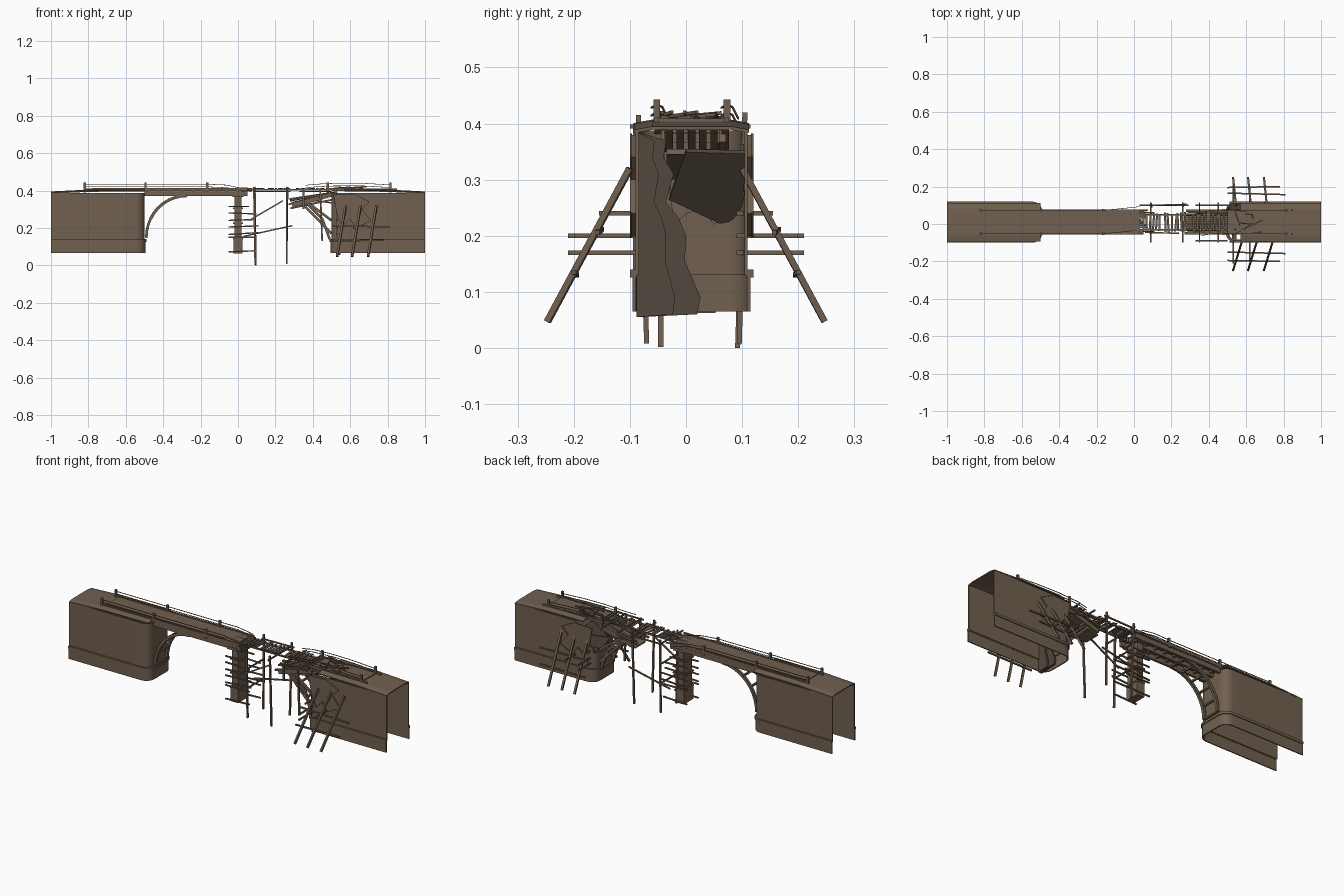
import bpy, bmesh, math, random
from mathutils import Vector

if "Cube" in bpy.data.objects:
    bpy.data.objects.remove(bpy.data.objects["Cube"])

random.seed(4)
V = Vector


def material(name, rgb):
    m = bpy.data.materials.new(name)
    m.diffuse_color = (*rgb, 1)
    m.use_nodes = True
    m.node_tree.nodes["Principled BSDF"].inputs["Base Color"].default_value = m.diffuse_color
    return m


BROWN = material("weathered_brown", (0.165, 0.118, 0.08))
DARK = material("dark_inner_brown", (0.085, 0.063, 0.045))


def finish(bm, name, mat=BROWN, smooth=False):
    bmesh.ops.recalc_face_normals(bm, faces=bm.faces)
    me = bpy.data.meshes.new(name)
    bm.to_mesh(me)
    bm.free()
    ob = bpy.data.objects.new(name, me)
    bpy.context.collection.objects.link(ob)
    me.materials.append(mat)
    if smooth:
        bpy.context.view_layer.objects.active = ob
        ob.select_set(True)
        bpy.ops.object.shade_smooth_by_angle()
        ob.select_set(False)
    return ob


def bar(bm, a, b, w=0.01, h=None):
    """Rectangular bar from a to b, w across and h deep."""
    a, b, h = V(a), V(b), h or w
    d = (b - a).normalized()
    up = V((0, 0, 1)) if abs(d.z) < 0.9 else V((0, 1, 0))
    s = d.cross(up).normalized() * w / 2
    u = s.cross(d).normalized() * h / 2
    r = [[bm.verts.new(p + i * s + j * u) for i, j in
          ((-1, -1), (1, -1), (1, 1), (-1, 1))] for p in (a, b)]
    for k in range(4):
        n = (k + 1) % 4
        bm.faces.new((r[0][k], r[0][n], r[1][n], r[1][k]))
    bm.faces.new(r[0][::-1])
    bm.faces.new(r[1])


def bars(name, items, w=0.01, h=None, mat=BROWN):
    bm = bmesh.new()
    for a, b in items:
        bar(bm, a, b, w, h)
    return finish(bm, name, mat)


def prism(name, pts, push, mat=BROWN):
    """Extrude a polygon along a vector."""
    bm = bmesh.new()
    f = bm.faces.new([bm.verts.new(p) for p in pts])
    e = bmesh.ops.extrude_face_region(bm, geom=[f])["geom"]
    bmesh.ops.translate(bm, vec=push, verts=[g for g in e if isinstance(g, bmesh.types.BMVert)])
    return finish(bm, name, mat)


def chain(pts):
    return list(zip(pts[:-1], pts[1:]))


# --- hollow abutments: open at the outer end and underneath
def plan(off, side):
    r, x1, y0, y1 = 0.045 + off, -0.5 + off, -0.09 - off, 0.11 + off
    arc = [i * math.pi / 12 for i in range(7)]
    p = [(-1, y0), (-0.8, y0), (-0.62, y0)]
    p += [(x1 - r + r * math.sin(t), y0 + r - r * math.cos(t)) for t in arc]
    p += [(x1, -0.02), (x1, 0.0), (x1, 0.03), (x1, 0.05)]
    p += [(x1 - r + r * math.cos(t), y1 - r + r * math.sin(t)) for t in arc]
    p += [(-0.62, y1), (-0.8, y1), (-1, y1)]
    return [(x * -side, y) for x, y in p]


def wall(name, side, z0, top, off, t=0.006):
    bm = bmesh.new()
    rings = []
    for (xo, yo), (xi, yi) in zip(plan(off, side), plan(off - t, side)):
        z1 = top(xo, yo)
        rings.append([bm.verts.new(c) for c in
                      ((xo, yo, z0), (xo, yo, z1), (xi, yi, z1), (xi, yi, z0))])
    for a, b in chain(rings):
        for k in range(4):
            n = (k + 1) % 4
            bm.faces.new((a[k], a[n], b[n], b[k]))
    bm.faces.new(rings[0])
    bm.faces.new(rings[-1])
    return finish(bm, name, smooth=True)


def broken_top(x, y):
    if x > 0.57 or y < -0.04:
        return 0.388
    return 0.24 + 0.02 * math.sin(90 * y) + max(0, x - 0.51) * 1.5


for side, label, top in ((-1, "left", lambda x, y: 0.388), (1, "right", broken_top)):
    wall(label + "_abutment_wall", side, 0.13, top, 0.0)
    wall(label + "_abutment_base", side, 0.065, lambda x, y: 0.138, 0.005)
    wall(label + "_abutment_ledge", side, 0.126, lambda x, y: 0.14, 0.01, 0.012)
    # roof slopes gently down to the outer end and down to the side walls
    bm = bmesh.new()
    inner = 0.5 if side < 0 else 0.57
    rows = [[bm.verts.new((side * x, y, z - (0.006 if k in (0, 3) else 0)))
             for k, y in enumerate((-0.092, -0.06, 0.08, 0.112))]
            for x, z in ((1, 0.392), (0.8, 0.402), (inner, 0.404))]
    for a, b in chain(rows):
        for k in range(3):
            bm.faces.new((a[k], a[k + 1], b[k + 1], b[k]))
    sol = finish(bm, label + "_abutment_roof").modifiers.new("thickness", "SOLIDIFY")
    sol.thickness = 0.006
    sol.offset = 0

# --- deck on the standing half, with edge beams and a few cross joists
bars("left_deck", [((-0.8, 0.01, 0.402), (0.03, 0.01, 0.404))], 0.13, 0.012)
bars("deck_side_beams", [((-0.82, y, 0.405), (0.05, y, 0.408)) for y in (-0.052, 0.073)], 0.008, 0.014)
bars("deck_under_beams", [((-0.5, y, 0.383), (0.05, y, 0.383)) for y in (-0.045, 0.01, 0.066)], 0.014, 0.026)
bars("deck_joists", [((x / 100, -0.05, 0.39), (x / 100, 0.07, 0.39)) for x in range(-48, 4, 6)], 0.012, 0.014)
bars("splintered_deck_ends", [((-0.02, y / 100, 0.408), (random.uniform(0.03, 0.08), y / 100 + 0.004,
     random.uniform(0.395, 0.412))) for y in range(-5, 8)], 0.008, 0.005)
bars("right_deck", [((0.5, 0.01, 0.402), (0.82, 0.01, 0.404))], 0.125, 0.01)
bars("right_deck_beams", [((0.48, y, 0.406), (0.85, y, 0.404)) for y in (-0.052, 0.073)], 0.008, 0.014)

# --- quarter arch ribs with rungs
arc = [(-0.275 - 0.215 * math.cos(t), 0.15 + 0.222 * math.sin(t))
       for t in [i * math.pi / 20 for i in range(11)]]
bars("arch_ribs", [s for y in (-0.04, 0.06) for s in chain([(x, y, z) for x, z in arc])], 0.014, 0.016)
bars("arch_rungs", [((x, -0.04, z), (x, 0.06, z)) for x, z in arc[::2]], 0.01)
bars("broken_arch_struts", [s for y in (-0.04, 0.06) for s in (
    ((0.5, y, 0.17), (0.33, y, 0.345)), ((0.5, y, 0.24), (0.36, y, 0.345)),
    ((0.49, y, 0.14), (0.45, y, 0.25)), ((0.45, y, 0.25), (0.37, y - 0.01, 0.33)))], 0.013)
bars("broken_arch_rungs", [((x, -0.04, z), (x, 0.06, z)) for x, z in ((0.46, 0.215), (0.4, 0.275))], 0.01)

# --- central pier
bars("pier_core", [((0, 0.01, 0.075), (0, 0.01, 0.372))], 0.036, 0.075)
bars("pier_foot", [((0, 0.01, 0.062), (0, 0.01, 0.138))], 0.046, 0.085)
bars("pier_cap", [((0, 0.01, 0.366), (0, 0.01, 0.382))], 0.06, 0.13)
bars("pier_hoops", [((0, 0.01, z), (0, 0.01, z + 0.008)) for z in (0.138, 0.22, 0.3)], 0.052, 0.09)

# --- rail posts and wires
posts = [(x, y) for x in (-0.82, -0.495, -0.165, 0.815) for y in (-0.052, 0.073)] + [(0.48, 0.073), (0.48, -0.052)]
bars("rail_posts", [((x, y, 0.39), (x, y, 0.443)) for x, y in posts], 0.012)
wires = []
for y in (-0.052, 0.073):
    for z in (0.42, 0.434):
        wires += chain([(-0.82, y, z), (-0.495, y, z), (-0.165, y, z), (-0.06, y + 0.01, z - 0.005),
                        (0.03, y + 0.02, z - 0.025)])
        wires += chain([(0.36, y - 0.01, z - 0.006), (0.42, y, z), (0.55, y, z + 0.006),
                        (0.68, y, z + 0.004), (0.815, y, z - 0.004)])
bars("rail_wires", wires, 0.003)

# --- makeshift plank crossing
bars("crossing_stringers", [((0.03, y, 0.404), (0.5, y, 0.404)) for y in (-0.03, 0.05)], 0.008)
bars("crossing_planks", [((0.05 + i * 0.017, -0.035 + random.uniform(-.012, .01), 0.411),
     (0.05 + i * 0.017 + random.uniform(-.008, .008), 0.055 + random.uniform(-.012, .012), 0.411))
     for i in range(26) if i not in (6, 14, 15)], 0.011, 0.005)

# --- collapsed deck pieces leaning towards the far abutment
bars("hanging_deck", [((0.28, 0.01, 0.305), (0.5, 0.01, 0.35))], 0.09, 0.01)
bars("hanging_deck_planks", [((0.27 + random.uniform(0, .05), y / 100, 0.345 + random.uniform(-.02, .01)),
     (0.53, y / 100, 0.392)) for y in range(-5, 8, 2)], 0.013, 0.009)
bars("hanging_beams", [((0.29, y, 0.318), (0.5, y, 0.378)) for y in (-0.045, 0.065)], 0.013, 0.022)
bars("deck_splinters", [((random.uniform(.5, .66), random.uniform(-.06, .07), 0.409),) * 1 +
     ((random.uniform(.5, .7), random.uniform(-.06, .08), random.uniform(.41, .42)),) for i in range(12)], 0.006)

# --- ragged shell of the broken abutment and the fallen panel behind it
shell = [(-0.088, 0.055), (0.02, 0.06), (0.026, 0.09), (-0.002, 0.155), (0.0, 0.2), (-0.012, 0.23),
         (-0.036, 0.26), (-0.022, 0.31), (-0.04, 0.34), (-0.035, 0.37), (-0.088, 0.385)]
prism("broken_inner_shell", [(0.525, y, z) for y, z in shell], (0.012, 0, 0), DARK)
prism("broken_outer_layer", [(0.535, -0.088 + (y + 0.088) * 0.6, z) for y, z in shell], (0.012, 0, 0), DARK)
prism("fallen_panel", [(0.5, -0.03, 0.27), (0.59, 0.0, 0.355), (0.59, 0.107, 0.352), (0.5, 0.1, 0.235),
                       (0.5, 0.06, 0.228)], (0.008, 0, -0.006), DARK)
torn = [(0.51, 0.375), (0.62, 0.38), (0.7, 0.34), (0.66, 0.3), (0.71, 0.24), (0.63, 0.2),
        (0.6, 0.25), (0.56, 0.21), (0.53, 0.27)]
prism("torn_front_facing", [(x, -0.09, z) for x, z in torn], (0, -0.007, 0))
prism("torn_back_facing", [(x, 0.11, z) for x, z in torn], (0, 0.007, 0))
bars("crack_edges", [s for y in (-0.098, 0.118) for s in chain([(x, y, z) for x, z in torn])], 0.004)

# --- leaning props and rails on both sides of the broken abutment
props, rails = [], []
for s in (-1, 1):
    for x in (0.53, 0.61, 0.695):
        props.append(((x, s * 0.247, 0.047), (x + 0.015 + 0.03 * (s < 0), s * 0.1, 0.32)))
    y = 0.165 if s > 0 else -0.15
    rails += [((0.5, y, 0.212), (0.81, y - 0.008, 0.205)), ((0.5, s * 0.195, 0.13), (0.78, s * 0.2, 0.135))]
    rails += [((0.53, s * 0.09, z), (0.53, s * e, z)) for z, e in ((0.2, 0.21), (0.17, 0.21), (0.24, 0.155))]
    rails += [((0.62, s * 0.09, 0.2), (0.62, s * 0.2, 0.2))]
bars("leaning_props", props, 0.011)
bars("prop_rails", rails, 0.008)

# --- scaffold around the pier and the gap
bars("scaffold_poles", [((0.092, -0.045, 0.002), (0.085, -0.045, 0.42)), ((0.095, 0.092, 0), (0.09, 0.105, 0.42)),
     ((0.26, -0.07, 0.008), (0.26, -0.085, 0.415)), ((0.26, 0.095, 0.008), (0.265, 0.105, 0.42)),
     ((0.35, -0.09, 0.3), (0.35, -0.09, 0.4)), ((0.45, -0.09, 0.13), (0.44, -0.09, 0.4))], 0.009)
level = []
for y in (-0.04, 0.06):
    level += [((-0.05, y, z), (x, y, z + d)) for z, x, d in
              ((0.315, 0.06, 0), (0.28, 0.1, -0.005), (0.24, 0.09, 0.005), (0.205, 0.11, 0.006),
               (0.165, 0.11, 0.01), (0.15, 0.1, 0), (0.072, 0.1, 0.006))]
level += [((0.06, -0.045, 0.24), (0.24, -0.05, 0.345)), ((0.03, 0.1, 0.155), (0.29, 0.1, 0.212)),
          ((0.08, 0.1, 0.395), (0.28, 0.105, 0.395)), ((0.33, -0.09, 0.395), (0.5, -0.09, 0.395)),
          ((0.33, 0.1, 0.36), (0.52, 0.1, 0.33))]
level += [((x, -0.1, 0.395), (x, 0.115, 0.395)) for x in (0.09, 0.26, 0.35, 0.45)]
level += [((0.09, -0.05, z), (0.09, 0.1, z)) for z in (0.17, 0.28)]
bars("scaffold_rails", level, 0.007)
